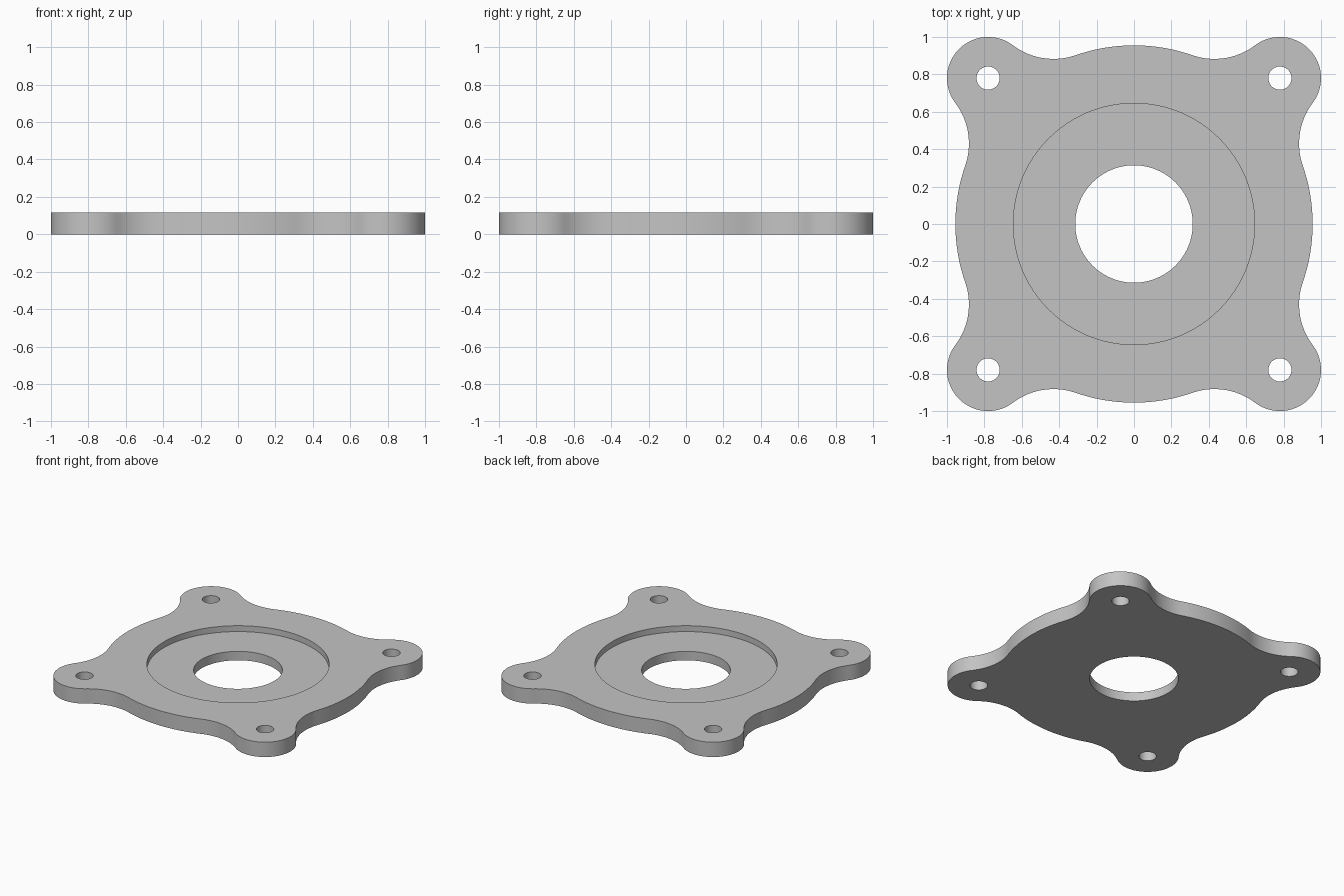
import bpy, bmesh, math
from mathutils import Vector

if "Cube" in bpy.data.objects:
    bpy.data.objects.remove(bpy.data.objects["Cube"], do_unlink=True)

THICK, RECESS_FLOOR = 0.116, 0.07
BODY_R, EAR_R, FILLET_R = 0.955, 0.22, 0.36
EAR = Vector((0.78, 0.78))

grey = bpy.data.materials.new("light grey metal")
grey.use_nodes = True
COLOUR = (0.55, 0.55, 0.55, 1)
grey.diffuse_color = COLOUR
grey.node_tree.nodes["Principled BSDF"].inputs["Base Color"].default_value = COLOUR


def arc(centre, radius, start, end, steps):
    """Points along an arc, without the last one."""
    angles = [start + (end - start) * i / steps for i in range(steps)]
    return [centre + radius * Vector((math.cos(a), math.sin(a))) for a in angles]


def angle(v):
    return math.atan2(v.y, v.x)


def prism(name, points, z0, z1):
    """Extrude a closed outline between two heights."""
    bm = bmesh.new()
    face = bm.faces.new([bm.verts.new((p.x, p.y, z0)) for p in points])
    top = bmesh.ops.extrude_face_region(bm, geom=[face])["geom"]
    bmesh.ops.translate(bm, vec=(0, 0, z1 - z0),
                        verts=[g for g in top if isinstance(g, bmesh.types.BMVert)])
    bmesh.ops.recalc_face_normals(bm, faces=bm.faces)
    mesh = bpy.data.meshes.new(name)
    bm.to_mesh(mesh)
    bm.free()
    mesh.materials.append(grey)
    obj = bpy.data.objects.new(name, mesh)
    bpy.context.collection.objects.link(obj)
    return obj


def outline():
    """One quarter: body arc, fillet, ear, fillet; then turned four times."""
    a, b, d = BODY_R + FILLET_R, EAR_R + FILLET_R, EAR.length
    swing = math.acos((a * a + d * d - b * b) / (2 * a * d))
    mid = math.pi / 4
    c1, c2 = [a * Vector((math.cos(t), math.sin(t))) for t in (mid - swing, mid + swing)]
    body_end = mid - swing
    ear_start, ear_end = angle(c1 - EAR), angle(c2 - EAR)
    quarter = arc(Vector((0, 0)), BODY_R, -body_end, body_end, 24)
    quarter += arc(c1, FILLET_R, body_end + math.pi, ear_start + math.pi, 16)
    quarter += arc(EAR, EAR_R, ear_start, ear_end, 40)
    quarter += arc(c2, FILLET_R, ear_end + math.pi, angle(c2) + math.pi, 16)
    points = []
    for k in range(4):
        c, s = math.cos(k * math.pi / 2), math.sin(k * math.pi / 2)
        points += [Vector((p.x * c - p.y * s, p.x * s + p.y * c)) for p in quarter]
    return points


def cut_round(target, centre, radius, z0, steps):
    """Cut a round hole down from above the plate to height z0."""
    cutter = prism("hole_cutter", arc(Vector(centre), radius, 0, math.tau, steps), z0, THICK + 0.1)
    cutter.hide_render = True
    mod = target.modifiers.new("hole", "BOOLEAN")
    mod.operation, mod.solver, mod.object = "DIFFERENCE", "EXACT", cutter
    bpy.context.view_layer.objects.active = target
    bpy.ops.object.modifier_apply(modifier=mod.name)
    bpy.data.objects.remove(cutter, do_unlink=True)


plate = prism("flange_plate", outline(), 0, THICK)

# Recess, centre bore and corner bolt holes
cut_round(plate, (0, 0), 0.645, RECESS_FLOOR, 128)
cut_round(plate, (0, 0), 0.314, -0.1, 96)
for sx in (-1, 1):
    for sy in (-1, 1):
        cut_round(plate, (sx * EAR.x, sy * EAR.y), 0.062, -0.1, 40)

bpy.ops.object.select_all(action="DESELECT")
plate.select_set(True)
bpy.context.view_layer.objects.active = plate
bpy.ops.object.shade_smooth_by_angle(angle=math.radians(30))
